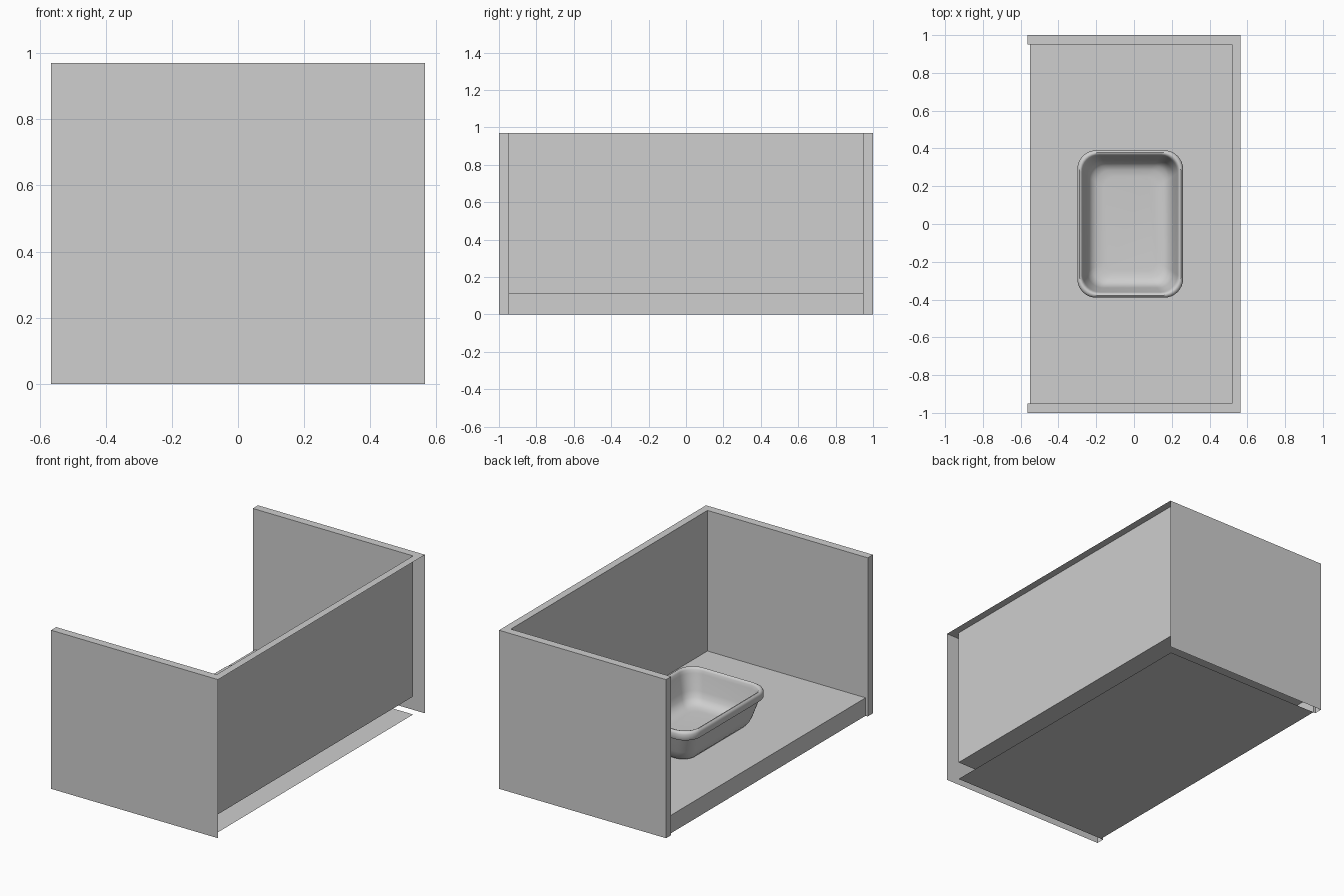
import bpy, bmesh
from math import pi, cos, sin

cube = bpy.data.objects.get("Cube")
if cube:
    bpy.data.objects.remove(cube, do_unlink=True)

grey = bpy.data.materials.new("light_grey")
grey.use_nodes = True
grey.diffuse_color = (0.62, 0.62, 0.62, 1)
grey.node_tree.nodes["Principled BSDF"].inputs["Base Color"].default_value = (0.62, 0.62, 0.62, 1)

# Main dimensions
X, Y, H = 0.565, 1.0, 0.97      # outer half width, half length, height
XI, YI = 0.52, 0.95             # inner wall faces
FX, FZ, LIP = -0.55, 0.11, 0.08  # floor front edge, floor top, lip bottom


def finish(bm, name):
    mesh = bpy.data.meshes.new(name)
    bm.to_mesh(mesh)
    bm.free()
    mesh.materials.append(grey)
    obj = bpy.data.objects.new(name, mesh)
    bpy.context.collection.objects.link(obj)
    return obj


def plates(name, rects):
    """Axis-aligned flat plates, each from two opposite corners."""
    bm = bmesh.new()
    for a, b in rects:
        flat = [i for i in range(3) if a[i] == b[i]][0]
        u, v = [i for i in range(3) if i != flat]
        verts = []
        for s, t in ((a, a), (b, a), (b, b), (a, b)):
            p = [0, 0, 0]
            p[flat], p[u], p[v] = a[flat], s[u], t[v]
            verts.append(bm.verts.new(p))
        bm.faces.new(verts)
    bmesh.ops.remove_doubles(bm, verts=bm.verts, dist=0.0001)
    bmesh.ops.recalc_face_normals(bm, faces=bm.faces)
    return finish(bm, name)


# End walls: hollow shells, open underneath
for name, s in (("front_wall", -1), ("back_wall", 1)):
    plates(name, [
        ((-X, s * Y, 0), (X, s * Y, H)),
        ((-X, s * YI, FZ), (XI, s * YI, H)),
        ((-X, s * YI, 0), (FX, s * YI, FZ)),
        ((-X, s * YI, 0), (-X, s * Y, H)),
        ((-X, s * YI, H), (X, s * Y, H)),
    ])

# Long side wall: inner face and top rim, open on the outside
plates("side_wall", [
    ((XI, -YI, FZ), (XI, YI, H)),
    ((XI, -YI, H), (X, YI, H)),
])

# Floor with front lip, riser and underside
plates("floor", [
    ((FX, -YI, FZ), (XI, YI, FZ)),
    ((FX, -YI, LIP), (FX, YI, FZ)),
    ((FX, -YI, 0), (FX, YI, LIP)),
    ((FX, -YI, 0), (XI, YI, 0)),
])


# Basin: rounded rectangles lofted along a wall profile of (inset, z)
profile = [(0.095, FZ), (0.075, 0.117), (0.06, 0.135), (0.045, 0.175),
           (0.02, 0.26), (0.016, 0.272), (0.003, 0.274), (0, 0.28),
           (0, 0.31), (0.004, 0.32), (0.012, 0.326), (0.02, 0.324),
           (0.026, 0.314), (0.03, 0.295), (0.052, 0.2), (0.062, 0.165),
           (0.08, 0.142), (0.105, 0.13), (0.14, 0.126)]
STEPS = 8


def ring(bm, inset, z):
    hx, hy = 0.28 - inset, 0.39 - inset
    r = max(0.1 - inset * 0.3, 0.04)
    verts = []
    for q, (sx, sy) in enumerate(((1, 1), (-1, 1), (-1, -1), (1, -1))):
        for k in range(STEPS + 1):
            a = (q + k / STEPS) * pi / 2
            verts.append(bm.verts.new((-0.02 + sx * (hx - r) + r * cos(a),
                                       sy * (hy - r) + r * sin(a), z)))
    return verts


bm = bmesh.new()
rings = [ring(bm, *p) for p in profile]
for lo, hi in zip(rings, rings[1:]):
    n = len(lo)
    for i in range(n):
        j = (i + 1) % n
        bm.faces.new((lo[i], lo[j], hi[j], hi[i]))
bm.faces.new(rings[0][::-1])
bm.faces.new(rings[-1])
basin = finish(bm, "basin")
bpy.ops.object.select_all(action='DESELECT')
basin.select_set(True)
bpy.context.view_layer.objects.active = basin
bpy.ops.object.shade_smooth_by_angle(angle=pi / 4)
